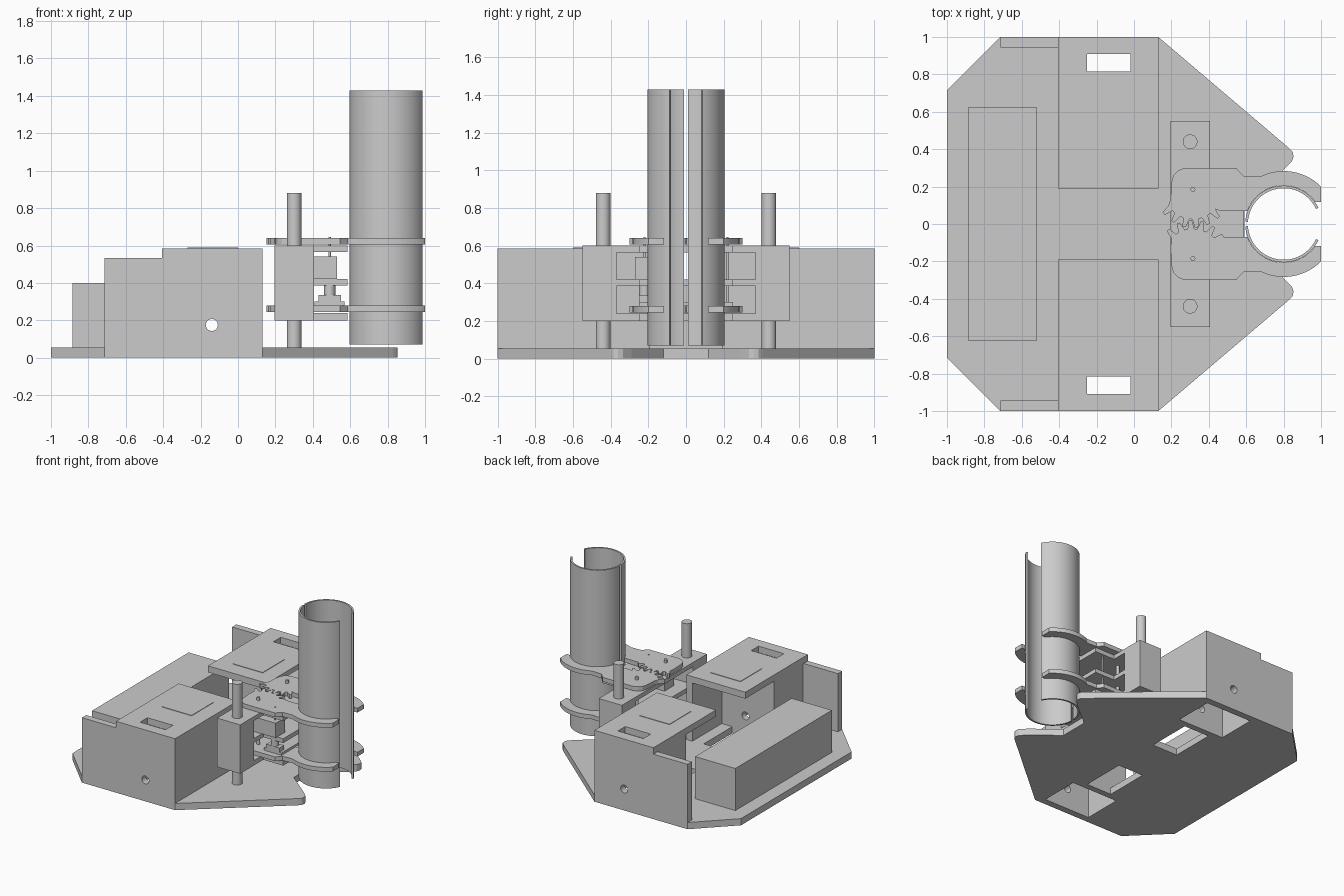
import bpy, bmesh
from math import cos, sin, radians, pi
from mathutils import Matrix, Vector

if "Cube" in bpy.data.objects:
    bpy.data.objects.remove(bpy.data.objects["Cube"])


def finish(name, bm):
    bmesh.ops.recalc_face_normals(bm, faces=bm.faces)
    me = bpy.data.meshes.new(name)
    bm.to_mesh(me)
    bm.free()
    ob = bpy.data.objects.new(name, me)
    bpy.context.collection.objects.link(ob)
    return ob


def prism(name, pts, z0, z1):
    bm = bmesh.new()
    f = bm.faces.new([bm.verts.new((x, y, z0)) for x, y in pts])
    r = bmesh.ops.extrude_face_region(bm, geom=[f])
    top = [v for v in r["geom"] if isinstance(v, bmesh.types.BMVert)]
    bmesh.ops.translate(bm, verts=top, vec=(0, 0, z1 - z0))
    return finish(name, bm)


def box(name, x0, x1, y0, y1, z0, z1):
    y0, y1 = min(y0, y1), max(y0, y1)
    return prism(name, [(x0, y0), (x1, y0), (x1, y1), (x0, y1)], z0, z1)


def cyl(name, c, r, depth, along_y=False, n=32):
    bm = bmesh.new()
    m = Matrix.Translation(Vector(c))
    if along_y:
        m = m @ Matrix.Rotation(pi / 2, 4, 'X')
    bmesh.ops.create_cone(bm, cap_ends=True, segments=n, radius1=r, radius2=r,
                          depth=depth, matrix=m)
    return smooth(finish(name, bm))


def smooth(ob):
    bpy.ops.object.select_all(action='DESELECT')
    bpy.context.view_layer.objects.active = ob
    ob.select_set(True)
    bpy.ops.object.shade_smooth_by_angle(angle=radians(25))
    return ob


def cut(ob, *cutters):
    for c in cutters:
        m = ob.modifiers.new("cut", 'BOOLEAN')
        m.operation, m.solver, m.object = 'DIFFERENCE', 'EXACT', c
        bpy.context.view_layer.objects.active = ob
        bpy.ops.object.modifier_apply(modifier=m.name)
        bpy.data.objects.remove(c)
    return ob


def arc(cx, cy, r, a0, a1, n):
    return [(cx + r * cos(radians(a0 + (a1 - a0) * i / n)),
             cy + r * sin(radians(a0 + (a1 - a0) * i / n))) for i in range(n + 1)]


# base plate with tube notch and floor openings
half = [(0.59, 0.12), (0.80, 0.29), (0.845, 0.335), (0.853, 0.36), (0.848, 0.385),
        (0.83, 0.405), (0.13, 1), (-0.715, 1), (-1, 0.715)]
base = prism("base_plate", half + [(x, -y) for x, y in reversed(half)], 0, 0.055)
for s in (1, -1):
    cut(base, box("c", -0.345, 0.075, s * 0.62, s * 0.945, -0.1, 0.2),
        box("c", -0.25, -0.02, s * 0.2, s * 0.57, -0.1, 0.2))

# battery block at the rear
box("battery_box", -0.885, -0.52, -0.625, 0.625, 0.055, 0.40)

# wheel housings, one per side
for s in (1, -1):
    side = prism("outer_wall", [(-0.715, 0.055), (0.13, 0.055), (0.13, 0.532),
                                (-0.715, 0.532)], 0.945, 1.0)
    for v in side.data.vertices:
        x, y, z = v.co
        v.co = (x, s * z, y)
    bm = bmesh.new()
    bm.from_mesh(side.data)
    bmesh.ops.recalc_face_normals(bm, faces=bm.faces)
    bm.to_mesh(side.data)
    bm.free()
    cut(side, cyl("c", (-0.14, s * 0.97, 0.175), 0.032, 0.2, True))
    inner = box("inner_wall", -0.345, 0.075, s * 0.57, s * 0.62, 0.055, 0.532)
    cut(inner, cyl("c", (-0.14, s * 0.595, 0.175), 0.032, 0.2, True))
    box("rear_wall", -0.40, -0.345, s * 0.57, s * 0.945, 0.055, 0.532)
    box("front_wall", 0.075, 0.13, s * 0.19, s * 0.945, 0.055, 0.532)
    lid = box("housing_lid", -0.405, 0.13, s * 0.19, s * 1.0, 0.532, 0.585)
    cut(lid, box("c", -0.25, -0.02, s * 0.815, s * 0.91, 0.4, 0.7))
    box("lid_pad", -0.27, 0.0, s * 0.32, s * 0.6, 0.58, 0.589)

# sliding carriage with two windows
block = box("carriage", 0.195, 0.405, -0.55, 0.55, 0.20, 0.60)
cut(block, box("c", 0.1, 0.5, -0.37, 0.37, 0.24, 0.385),
    box("c", 0.1, 0.5, -0.37, 0.37, 0.42, 0.565))
for z0, z1 in ((0.20, 0.24), (0.385, 0.42), (0.565, 0.60)):
    box("carriage_shelf", 0.405, 0.585, -0.25, 0.25, z0, z1)

# servo and its horn
box("servo", 0.30, 0.53, -0.27, -0.15, 0.42, 0.54)
cyl("servo_shaft", (0.49, -0.22, 0.36), 0.03, 0.05)
box("servo_horn", 0.43, 0.55, -0.25, -0.19, 0.30, 0.335)
box("servo_link", 0.41, 0.57, -0.25, 0.25, 0.28, 0.30)

# guide rods
for s in (1, -1):
    cyl("guide_rod", (0.30, s * 0.44, 0.467), 0.039, 0.826)


# geared claw arm outline
def arm_profile(phase):
    px, py, teeth, step = 0.315, 0.18, 6, 19
    pts = []
    for i in range(teeth):
        a = 212 + phase + i * step
        for da, r in ((0, 0.155), (4, 0.2), (9, 0.2), (13, 0.155)):
            pts.append((px + r * cos(radians(a + da)), py + r * sin(radians(a + da))))
    pts += [(0.46, 0.07)] + arc(0.8, 0, 0.206, 160, 35, 20)
    pts += [(1.0, 0.118)] + arc(0.8, 0, 0.283, 45, 116, 14)
    pts += [(0.65, 0.255), (0.585, 0.258), (0.545, 0.3), (0.27, 0.3), (0.235, 0.285),
            (0.21, 0.26), (0.2, 0.22), (0.195, 0.13)]
    return pts


for s in (1, -1):
    prof = [(x, s * y) for x, y in arm_profile(0 if s > 0 else 9.5)]
    for z in (0.245, 0.605):
        prism("claw_arm", prof, z, z + 0.035)
    # pivot pins
    cyl("pivot_pin", (0.315, s * 0.185, 0.45), 0.013, 0.43, n=16)
    cyl("arm_screw", (0.49, s * 0.22, 0.45), 0.006, 0.39, n=12)
    # half tube shell held in the claws
    shell = arc(0.8, 0, 0.205, 25, 176.5, 36) + arc(0.8, 0, 0.191, 176.5, 25, 36)
    smooth(prism("tube_half", [(x, s * y) for x, y in shell], 0.07, 1.43))
